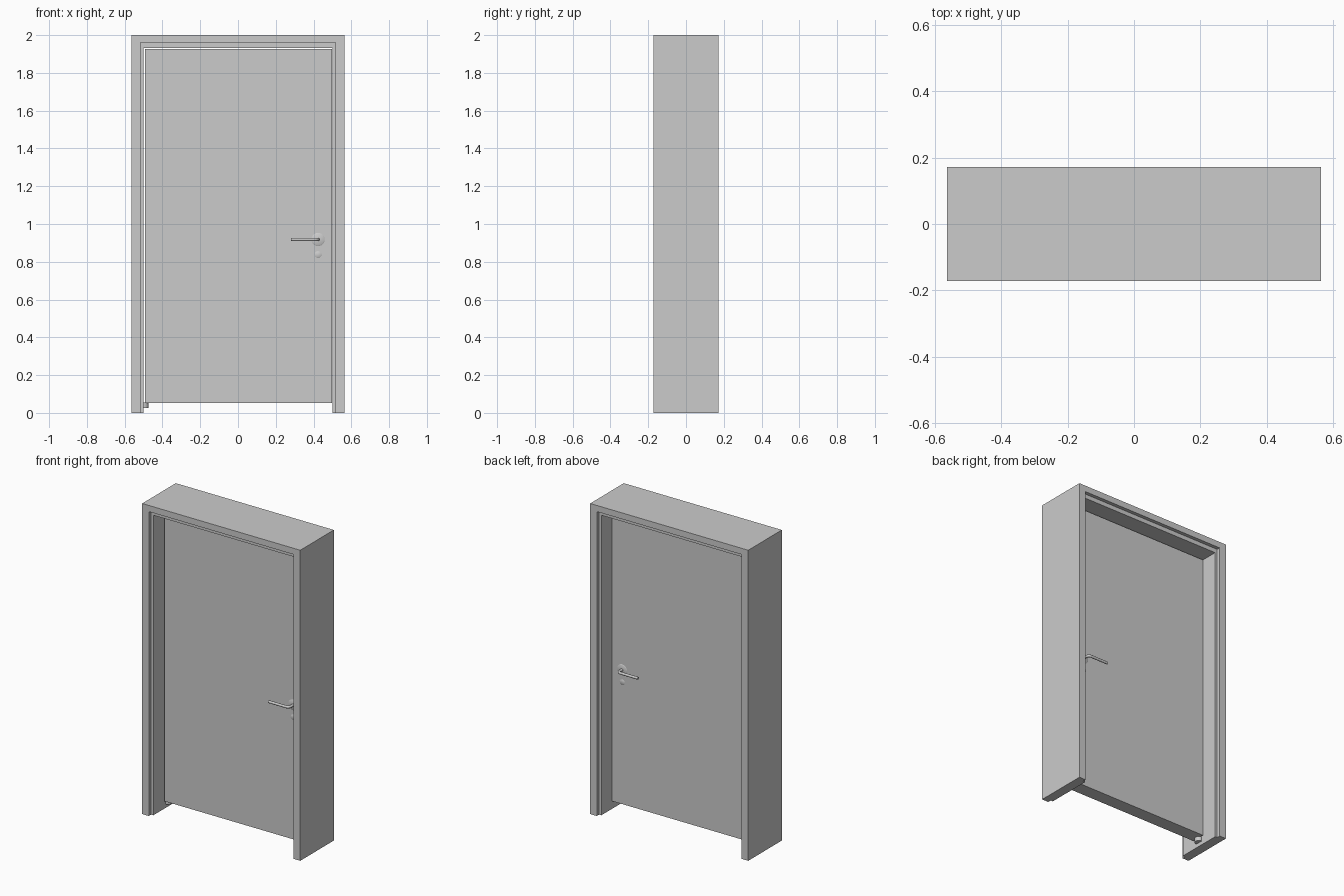
import bpy, bmesh, math
from mathutils import Matrix, Vector

if "Cube" in bpy.data.objects:
    bpy.data.objects.remove(bpy.data.objects["Cube"])


def finish(bm, name):
    bmesh.ops.recalc_face_normals(bm, faces=bm.faces)
    mesh = bpy.data.meshes.new(name)
    bm.to_mesh(mesh)
    bm.free()
    obj = bpy.data.objects.new(name, mesh)
    bpy.context.collection.objects.link(obj)
    return obj


def smooth(obj):
    bpy.ops.object.select_all(action='DESELECT')
    obj.select_set(True)
    bpy.context.view_layer.objects.active = obj
    bpy.ops.object.shade_smooth_by_angle(angle=math.radians(40))


def box(name, lo, hi):
    bm = bmesh.new()
    size = [h - l for l, h in zip(lo, hi)]
    mid = [(h + l) / 2 for l, h in zip(lo, hi)]
    bmesh.ops.create_cube(bm, size=1, matrix=Matrix.Translation(mid) @ Matrix.Diagonal((*size, 1)))
    return finish(bm, name)


def disc(name, centre, axis, r1, r2, depth):
    # Truncated cone from the centre point along the axis
    bm = bmesh.new()
    axis = Vector(axis)
    turn = axis.to_track_quat('Z', 'Y').to_matrix().to_4x4()
    pos = Matrix.Translation(Vector(centre) + axis * depth / 2)
    bmesh.ops.create_cone(bm, cap_ends=True, segments=32, radius1=r1, radius2=r2,
                          depth=depth, matrix=pos @ turn)
    obj = finish(bm, name)
    smooth(obj)
    return obj


# Door frame: rebated profile (half width, height, y) swept round three sides
Y, R = 0.171, 0.148
outer, rebate, inner = (0.563, 2.0), (0.516, 1.96), (0.5, 1.932)
profile = [(outer, -Y), (rebate, -Y), (rebate, -R), (inner, -R),
           (inner, R), (rebate, R), (rebate, Y), (outer, Y)]
bm = bmesh.new()
rings = [[bm.verts.new((side * w, y, h * up)) for (w, h), y in profile]
         for side, up in ((-1, 0), (-1, 1), (1, 1), (1, 0))]
n = len(profile)
for a, b in zip(rings, rings[1:]):
    for i in range(n):
        j = (i + 1) % n
        bm.faces.new((a[i], a[j], b[j], b[i]))
bm.faces.new(rings[0])
bm.faces.new(rings[-1])
finish(bm, "door_frame")

# Door leaf
T = 0.044
box("door_leaf", (-0.493, -T, 0.053), (0.498, T, 1.926))

# Floor pivot under the hinge side
disc("pivot_hinge", (-0.498, 0, 0.025), (0, 0, 1), 0.024, 0.024, 0.03)

# Handle, rosette and keyhole cover on both sides
HX, HZ = 0.424, 0.918
for s, label in ((-1, "front"), (1, "back")):
    disc(label + "_rosette", (HX, s * T, HZ), (0, s, 0), 0.035, 0.03, 0.003)
    disc(label + "_keyhole_cover", (HX, s * T, HZ - 0.08), (0, s, 0), 0.018, 0.015, 0.002)

    # Lever: straight neck, rounded bend, straight grip
    bend, reach = 0.02, 0.088
    path = [(HX, T - 0.003)]
    for k in range(9):
        a = math.pi / 2 * k / 8
        path.append((HX - bend + bend * math.cos(a), reach - bend + bend * math.sin(a)))
    path.append((0.28, reach))
    curve = bpy.data.curves.new(label + "_lever", 'CURVE')
    curve.dimensions = '3D'
    curve.bevel_depth = 0.0085
    curve.bevel_resolution = 4
    curve.use_fill_caps = True
    spline = curve.splines.new('POLY')
    spline.points.add(len(path) - 1)
    for p, (x, y) in zip(spline.points, path):
        p.co = (x, s * y, HZ, 1)
    lever = bpy.data.objects.new(label + "_lever", curve)
    bpy.context.collection.objects.link(lever)
    bpy.ops.object.select_all(action='DESELECT')
    lever.select_set(True)
    bpy.context.view_layer.objects.active = lever
    bpy.ops.object.convert(target='MESH')
    smooth(bpy.context.view_layer.objects.active)
